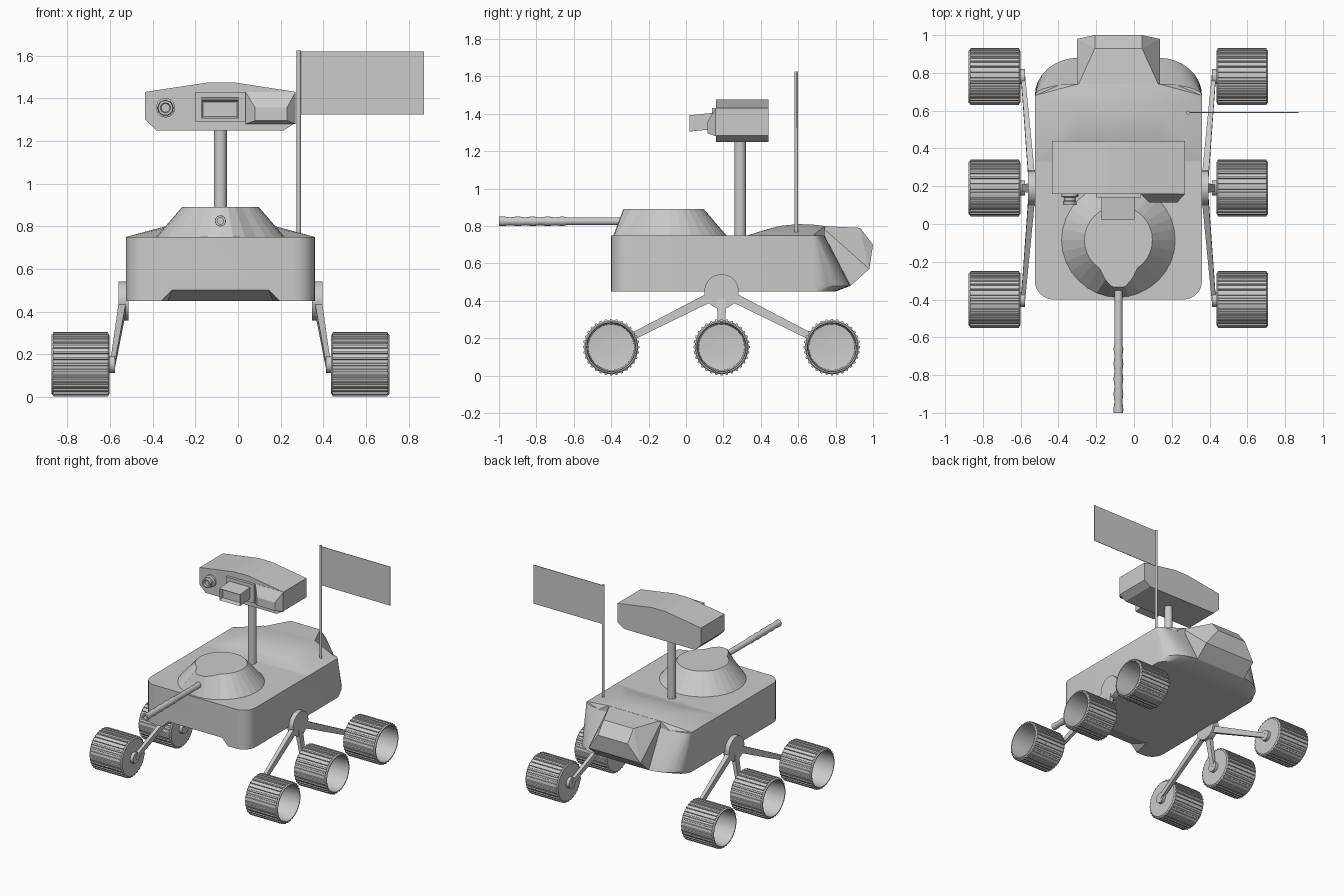
import bpy, bmesh, math
from mathutils import Vector

if "Cube" in bpy.data.objects:
    bpy.data.objects.remove(bpy.data.objects["Cube"])

CX = -0.0825  # symmetry plane of the vehicle

grey = bpy.data.materials.new("light grey")
grey.diffuse_color = (0.6, 0.6, 0.6, 1)
grey.use_nodes = True
grey.node_tree.nodes["Principled BSDF"].inputs["Base Color"].default_value = grey.diffuse_color


def finish(name, bm, smooth=None):
    bmesh.ops.recalc_face_normals(bm, faces=bm.faces[:])
    me = bpy.data.meshes.new(name)
    bm.to_mesh(me)
    bm.free()
    ob = bpy.data.objects.new(name, me)
    bpy.context.collection.objects.link(ob)
    me.materials.append(grey)
    if smooth:
        bpy.ops.object.select_all(action='DESELECT')
        ob.select_set(True)
        bpy.context.view_layer.objects.active = ob
        bpy.ops.object.shade_smooth_by_angle(angle=math.radians(smooth))
    return ob


def add_hull(bm, pts):
    vs = [bm.verts.new(p) for p in pts]
    r = bmesh.ops.convex_hull(bm, input=vs)
    junk = {g for g in r['geom_interior'] + r['geom_unused'] if isinstance(g, bmesh.types.BMVert)}
    bmesh.ops.delete(bm, geom=list(junk), context='VERTS')


def hull(name, pts, smooth=None):
    bm = bmesh.new()
    add_hull(bm, pts)
    bmesh.ops.dissolve_limit(bm, angle_limit=0.01, verts=bm.verts[:], edges=bm.edges[:])
    return finish(name, bm, smooth)


def box(x0, x1, y0, y1, z0, z1):
    return [(x, y, z) for x in (x0, x1) for y in (y0, y1) for z in (z0, z1)]


def add_lathe(bm, axis, c, prof, n):
    """Revolve (position, radius) pairs around an axis through c."""
    a = 'xyz'.index(axis)
    rings = []
    for t, r in prof:
        ring = []
        for i in range(n if r > 0 else 1):
            th = 2 * math.pi * i / n
            p = Vector(c)
            p[a] = t
            p[(a + 1) % 3] += r * math.cos(th)
            p[(a + 2) % 3] += r * math.sin(th)
            ring.append(bm.verts.new(p))
        rings.append(ring)
    for A, B in zip(rings, rings[1:]):
        for i in range(n):
            j = (i + 1) % n
            q = [A[i % len(A)], A[j % len(A)], B[j % len(B)], B[i % len(B)]]
            q = list(dict.fromkeys(q))
            if len(q) > 2:
                bm.faces.new(q)


def lathe(name, axis, c, prof, n=24, smooth=40):
    bm = bmesh.new()
    add_lathe(bm, axis, c, prof, n)
    return finish(name, bm, smooth)


# hull of the vehicle: rounded plan, back wall leaning forward
pts = []
for z, yb in ((0.45, 0.80), (0.48, 0.88), (0.75, 0.74)):
    for s in (-1, 1):
        for i in range(9):
            a = math.pi / 2 * i / 8
            co, si = math.cos(a), math.sin(a)
            pts.append((CX + s * (0.3425 + 0.1 * co), -0.30 - 0.1 * si, z))
            pts.append((CX + s * (0.2125 + 0.23 * co), 0.68 + (yb - 0.68) * si, z))
body = hull("body", pts, 30)

# sloped notch under the nose
cut = hull("notch_cutter", [(CX + s * w, y, z) for s in (-1, 1) for w, y, z in
           ((0.29, -0.41, 0.44), (0.225, -0.41, 0.505), (0.25, -0.22, 0.44))])
cut.hide_render = True
mod = body.modifiers.new("notch", 'BOOLEAN')
mod.object = cut
mod.solver = 'EXACT'
bpy.context.view_layer.objects.active = body
bpy.ops.object.modifier_apply(modifier=mod.name)
bpy.data.objects.remove(cut)

# raised rear deck
pts = []
for y, h, w in ((0.33, 0.75, 0.4425), (0.42, 0.778, 0.4425), (0.5, 0.80, 0.4425),
                (0.6, 0.81, 0.4425), (0.68, 0.807, 0.4425), (0.74, 0.80, 0.30)):
    for s in (-1, 1):
        pts += [(CX + s * w, y, 0.745), (CX + s * w, y, 0.75), (CX + s * 0.22, y, h)]
hull("rear_deck", pts, 20)

# faceted pod at the back
hull("rear_pod", [(CX + s * w, y, z) for s in (-1, 1) for w, y, z in
     ((0.22, 0.72, 0.80), (0.125, 0.93, 0.79), (0.125, 1.0, 0.70),
      (0.22, 0.98, 0.57), (0.22, 0.88, 0.48), (0.22, 0.75, 0.45))])

# turret: cone with the top drawn forward to hold the barrel
bm = bmesh.new()
TY = -0.085
add_lathe(bm, 'z', (CX, TY, 0), [(0.745, 0), (0.745, 0.305), (0.89, 0.18), (0.89, 0)], 32)
for v in bm.verts:
    d = Vector((v.co.x - CX, v.co.y - TY))
    if v.co.z > 0.8 and d.length > 0.1 and -d.y / d.length > 0.9:
        k = (-d.y / d.length - 0.9) / 0.1
        v.co.y -= 0.03 + 0.04 * min(1, k * 1.5)
finish("turret", bm)

# barrel with rippled muzzle end
prof = [(-0.25, 0), (-0.25, 0.021), (-0.64, 0.021)]
prof += [(-0.66 - 0.04 * i, (0.026, 0.021)[i % 2]) for i in range(9)]
prof += [(-1.0, 0.025), (-1.0, 0.015), (-0.95, 0.015), (-0.95, 0)]
lathe("barrel", 'y', (CX, 0, 0.825), prof, 16)

# mast and camera head
lathe("mast", 'z', (CX, 0.29, 0), [(0.74, 0), (0.74, 0.03), (1.26, 0.03), (1.26, 0)])
head = ((-0.435, 1.43), (-0.135, 1.475), (-0.02, 1.475), (0.27, 1.43),
        (0.27, 1.285), (0.215, 1.25), (-0.385, 1.25), (-0.435, 1.30))
hull("camera_head", [(x, y, z) for x, z in head for y in (0.16, 0.44)])
lathe("round_lens", 'y', (-0.34, 0, 1.355),
      [(0.17, 0.045), (0.145, 0.045), (0.14, 0.03), (0.125, 0.03), (0.12, 0.037),
       (0.10, 0.034), (0.10, 0.024), (0.115, 0.02), (0.115, 0)], 20)
hull("camera_panel", box(-0.20, 0.035, 0.14, 0.17, 1.29, 1.43))
hull("side_lens", box(0.035, 0.27, 0.159, 0.165, 1.28, 1.43)
     + box(0.08, 0.23, 0.115, 0.15, 1.295, 1.357))

# middle camera: box with a sunken front
bm = bmesh.new()
add_hull(bm, [(x, y, z) for x in (-0.172, 0.003) for y, z in
              ((0.02, 1.305), (0.02, 1.392), (0.15, 1.318), (0.15, 1.405))])
bmesh.ops.dissolve_limit(bm, angle_limit=0.01, verts=bm.verts[:], edges=bm.edges[:])
bm.faces.ensure_lookup_table()
front = min(bm.faces, key=lambda f: f.calc_center_median().y)
bmesh.ops.inset_region(bm, faces=[front], thickness=0.012)
bmesh.ops.translate(bm, verts=front.verts[:], vec=(0, 0.03, 0))
finish("middle_camera", bm)

# flag and pole
lathe("flag_pole", 'z', (0.285, 0.59, 0), [(0.75, 0), (0.75, 0.01), (1.625, 0.01), (1.625, 0)], 12)
hull("flag", box(0.29, 0.872, 0.588, 0.592, 1.325, 1.62))

# wheels and suspension on both sides
HUB = (0.19, 0.45)
for s, side in ((1, "right"), (-1, "left")):
    def X(d):
        return CX + s * d
    lathe(side + "_pivot", 'x', (0, HUB[0], HUB[1]),
          [(X(0.43), 0), (X(0.43), 0.092), (X(0.478), 0.092), (X(0.478), 0)], 32)
    for label, wy in (("front", -0.40), ("middle", 0.19), ("rear", 0.78)):
        wz = 0.152
        c = (0, wy, wz)
        # open cup with ribbed tread
        bm = bmesh.new()
        add_lathe(bm, 'x', c, [(X(0.519), 0), (X(0.519), 0.136), (X(0.526), 0.144),
                               (X(0.785), 0.144), (X(0.7925), 0.138), (X(0.7925), 0.131),
                               (X(0.775), 0.129), (X(0.545), 0.122), (X(0.53), 0)], 48)
        for i in range(32):
            a = 2 * math.pi * i / 32
            u, t = Vector((0, math.cos(a), math.sin(a))), Vector((0, -math.sin(a), math.cos(a)))
            add_hull(bm, [Vector((X(d), wy, wz)) + u * r + t * w * k
                          for d, r, w in ((0.523, 0.14, 0.008), (0.787, 0.14, 0.008),
                                          (0.527, 0.151, 0.005), (0.783, 0.151, 0.005))
                          for k in (-1, 1)])
        finish(f"{side}_{label}_wheel", bm, 35)
        lathe(f"{side}_{label}_axle", 'x', c,
              [(X(0.495), 0), (X(0.495), 0.04), (X(0.54), 0.04), (X(0.54), 0)], 24)
        # arm from the pivot to the axle
        d = Vector((0, wy - HUB[0], wz - HUB[1])).normalized()
        n = Vector((0, -d.z, d.y))
        ends = ((Vector((X(0.455), HUB[0], HUB[1])), 0.026, 0.018),
                (Vector((X(0.505), wy, wz)), 0.017, 0.011))
        hull(f"{side}_{label}_arm", [p + n * w * k + Vector((e * t, 0, 0))
                                     for p, w, t in ends for k in (-1, 1) for e in (-1, 1)])
